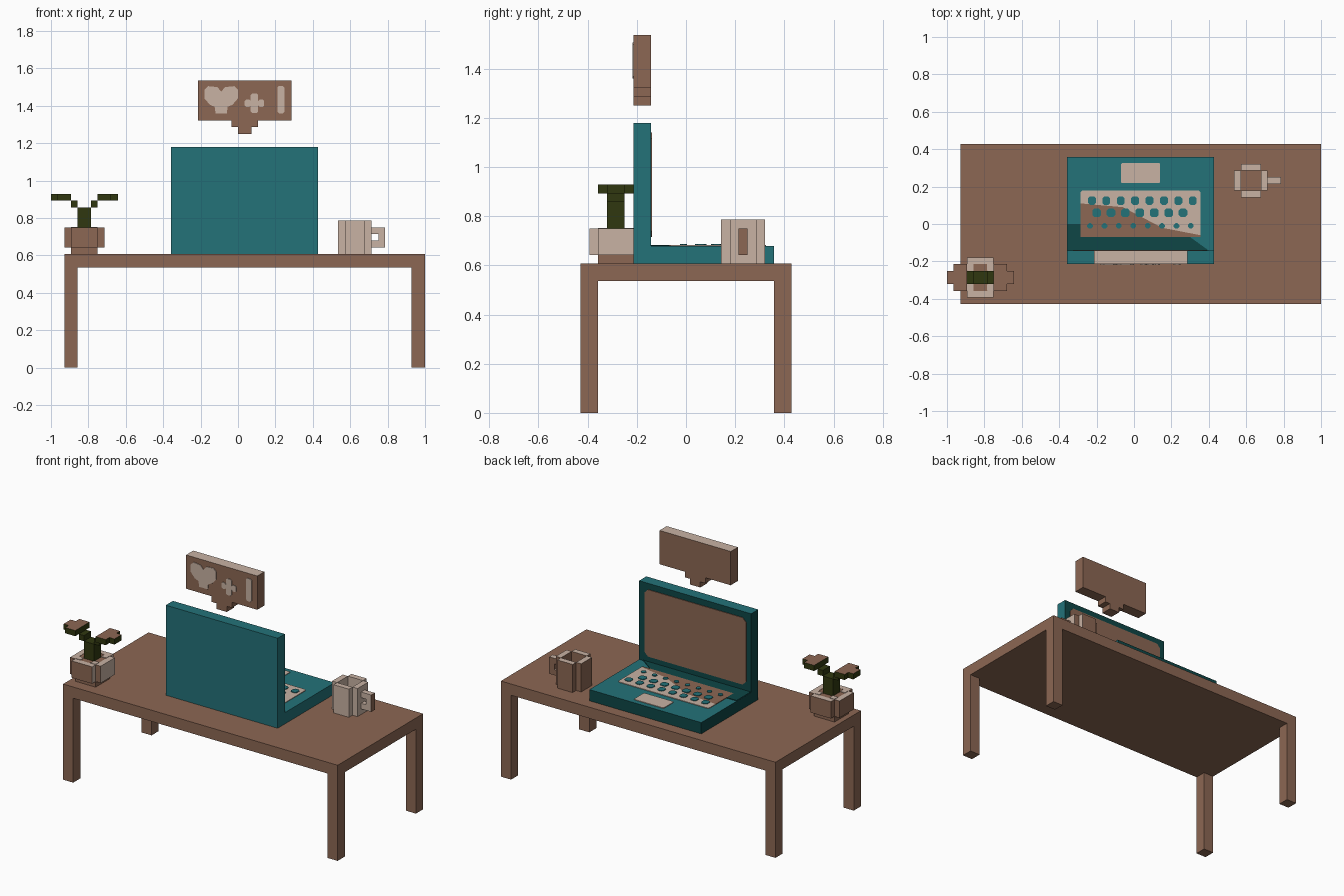
import bpy, bmesh
from mathutils import Vector

if "Cube" in bpy.data.objects:
    bpy.data.objects.remove(bpy.data.objects["Cube"])

U = 1 / 14          # block unit
PLATE = 0.004       # thickness of painted details


def material(name, rgb):
    m = bpy.data.materials.new(name)
    m.diffuse_color = (*rgb, 1)
    m.use_nodes = True
    m.node_tree.nodes["Principled BSDF"].inputs["Base Color"].default_value = m.diffuse_color
    return m


BROWN = material("brown", (0.262, 0.136, 0.087))
PALE = material("pale_beige", (0.578, 0.445, 0.366))
TEAL = material("teal", (0.017, 0.168, 0.191))
DARK = material("dark_teal", (0.0044, 0.061, 0.061))
GREEN = material("dark_green", (0.030, 0.039, 0.005))


def finish(bm, name, base, other=None, dirs=()):
    """Make the object; faces pointing along any of dirs get the other colour."""
    bmesh.ops.recalc_face_normals(bm, faces=bm.faces)
    me = bpy.data.meshes.new(name)
    me.materials.append(base)
    if other:
        me.materials.append(other)
        for f in bm.faces:
            if any(f.normal.dot(Vector(d)) > 0.7 for d in dirs):
                f.material_index = 1
    bm.to_mesh(me)
    bm.free()
    ob = bpy.data.objects.new(name, me)
    bpy.context.collection.objects.link(ob)
    return ob


def blocks(name, boxes, base, other=None, dirs=()):
    """Boxes given as x0, x1, y0, y1, z0, z1 in block units."""
    bm = bmesh.new()
    for x0, x1, y0, y1, z0, z1 in boxes:
        lo, hi = Vector((x0, y0, z0)) * U, Vector((x1, y1, z1)) * U
        for v in bmesh.ops.create_cube(bm, size=1)["verts"]:
            v.co = Vector((lo[i] + (v.co[i] + 0.5) * (hi[i] - lo[i]) for i in range(3)))
    return finish(bm, name, base, other, dirs)


def plate(name, outlines, facing, level, mat):
    """Thin plates from 2D outlines, facing 'top', 'front' or 'back'."""
    bm = bmesh.new()
    for pts in outlines:
        rows = []
        for d in (0, PLATE):
            if facing == "top":
                rows.append([bm.verts.new((a, b, level + d)) for a, b in pts])
            else:
                s = -d if facing == "front" else d
                rows.append([bm.verts.new((a, level + s, b)) for a, b in pts])
        n = len(pts)
        bm.faces.new(rows[0])
        bm.faces.new(rows[1])
        for i in range(n):
            j = (i + 1) % n
            bm.faces.new((rows[0][i], rows[0][j], rows[1][j], rows[1][i]))
    return finish(bm, name, mat)


def cut_rect(x0, x1, y0, y1, c):
    """Rectangle outline with clipped corners."""
    return [(x0 + c, y0), (x1 - c, y0), (x1, y0 + c), (x1, y1 - c),
            (x1 - c, y1), (x0 + c, y1), (x0, y1 - c), (x0, y0 + c)]


X, NX, Y, NY, Z = (1, 0, 0), (-1, 0, 0), (0, 1, 0), (0, -1, 0), (0, 0, 1)
TOP = 8.5           # table surface height

# Table
blocks("table_top", [(-13, 14, -6, 6, 7.5, TOP)], BROWN)
blocks("table_legs", [(x, x + 1, y, y + 1, 0, 7.5) for x in (-13, 13) for y in (-6, 5)], BROWN)

# Laptop, its screen facing the back
blocks("laptop_base", [(-5, 6, -2, 5, TOP, 9.5)], TEAL, DARK, (Y, NX))
blocks("laptop_lid", [(-5, 6, -3, -2, TOP, 16.5)], TEAL, DARK, (Y, NX))
plate("laptop_display", [cut_rect(-0.325, 0.39, 0.715, 1.14, 0.025)], "back", -2 * U, BROWN)
deck = 9.5 * U
plate("hinge_strip", [[(-0.355, -0.142), (0.40, -0.142), (0.30, -0.07), (-0.285, -0.07),
                       (-0.285, 0.0), (-0.355, 0.0)]], "top", deck, DARK)
plate("trackpad", [cut_rect(-0.07, 0.14, 0.22, 0.325, 0.005)], "top", deck, PALE)
plate("keyboard_near", [[(-0.285, 0.11), (-0.06, 0.09), (0.15, -0.02), (0.355, -0.06),
                         (0.355, 0.17), (0.345, 0.18), (-0.275, 0.18), (-0.285, 0.17)]],
      "top", deck, PALE)
plate("keyboard_far", [[(-0.285, 0.11), (-0.285, -0.07), (0.355, -0.07), (0.355, -0.06),
                        (0.15, -0.02), (-0.06, 0.09)]], "top", deck, BROWN)

# Keys in three staggered rows
keys = []
for y, start, count, w, h in ((0.125, -0.225, 8, 0.042, 0.045),
                              (0.06, -0.2, 7, 0.046, 0.045),
                              (-0.01, -0.235, 8, 0.03, 0.03)):
    for i in range(count):
        cx = start + i * 0.077
        keys.append(cut_rect(cx - w / 2, cx + w / 2, y - h / 2, y + h / 2, 0.01))
plate("keys", keys, "top", deck + PLATE, TEAL)

# Mug with drink and handle
blocks("mug_wall", [(8, 9.5, 2, 2.5, TOP, 11), (8, 9.5, 4, 4.5, TOP, 11),
                    (7.5, 8, 2.5, 4, TOP, 11), (9.5, 10, 2.5, 4, TOP, 11)],
       PALE, BROWN, (Y, NX))
blocks("mug_drink", [(8, 9.5, 2.5, 4, TOP, 10)], BROWN)
blocks("mug_handle", [(10, 11, 3, 3.5, 10, 10.5), (10, 11, 3, 3.5, 9, 9.5),
                      (10.5, 11, 3, 3.5, 9.5, 10)], PALE, BROWN, (X, Y, NX))

# Plant pot with soil
blocks("pot_foot", [(-12.5, -10.5, -5, -3, TOP, 9)], BROWN)
blocks("pot_rim", [(-12.5, -10.5, -5.5, -5, 9, 10.5), (-12.5, -10.5, -3, -2.5, 9, 10.5),
                   (-13, -12.5, -5, -3, 9, 10.5), (-10.5, -10, -5, -3, 9, 10.5)],
       BROWN, PALE, (X, Z))
blocks("pot_soil", [(-12.5, -10.5, -5, -3, 9, 10.48)], BROWN)
plate("pot_rim_corners", [cut_rect(x * U, (x + .5) * U, y * U, (y + .5) * U, 0.002)
                          for x in (-12.5, -11) for y in (-5, -3.5)], "top", 10.48 * U, PALE)

# Plant
blocks("plant_stem", [(-12, -11, -4.5, -3.5, 10.48, 12), (-12.5, -12, -4.5, -3.5, 12, 12.5),
                      (-11, -10.5, -4.5, -3.5, 12, 12.5)], GREEN)
blocks("plant_leaves", [(-13.5, -12.5, -5, -3, 12.5, 13), (-14, -13.5, -4.5, -3.5, 12.5, 13),
                        (-10.5, -9.5, -5, -3, 12.5, 13), (-9.5, -9, -4.5, -3.5, 12.5, 13)],
       GREEN, BROWN, (Z,))

# Floating notice bubble with stepped tail and plain shapes
blocks("bubble", [(-3, 4, -3, -2, 18.5, 21.5)], BROWN, PALE, (Z,))
blocks("bubble_tail", [(-0.5, 1.5, -3, -2, 18, 18.5), (0, 1, -3, -2, 17.5, 18)], BROWN)
half = [(0, 1.475), (0.02, 1.5), (0.07, 1.505), (0.09, 1.485), (0.09, 1.44),
        (0.06, 1.405), (0.035, 1.395), (0.03, 1.36)]
heart = [(-0.09 + a, b) for a, b in half] + [(-0.09 - a, b) for a, b in half[:0:-1]]
plate("heart_shape", [heart], "front", -3 * U, PALE)
px, pz, a, b = 0.088, 1.413, 0.02, 0.052
plate("cross_shape", [cut_rect(px - a, px + a, pz - b, pz + b, 0.008),
                      cut_rect(px - b, px - a, pz - a, pz + a, 0.008),
                      cut_rect(px + a, px + b, pz - a, pz + a, 0.008)], "front", -3 * U, PALE)
plate("bar_shape", [cut_rect(0.21, 0.248, 1.36, 1.505, 0.008)], "front", -3 * U, PALE)
